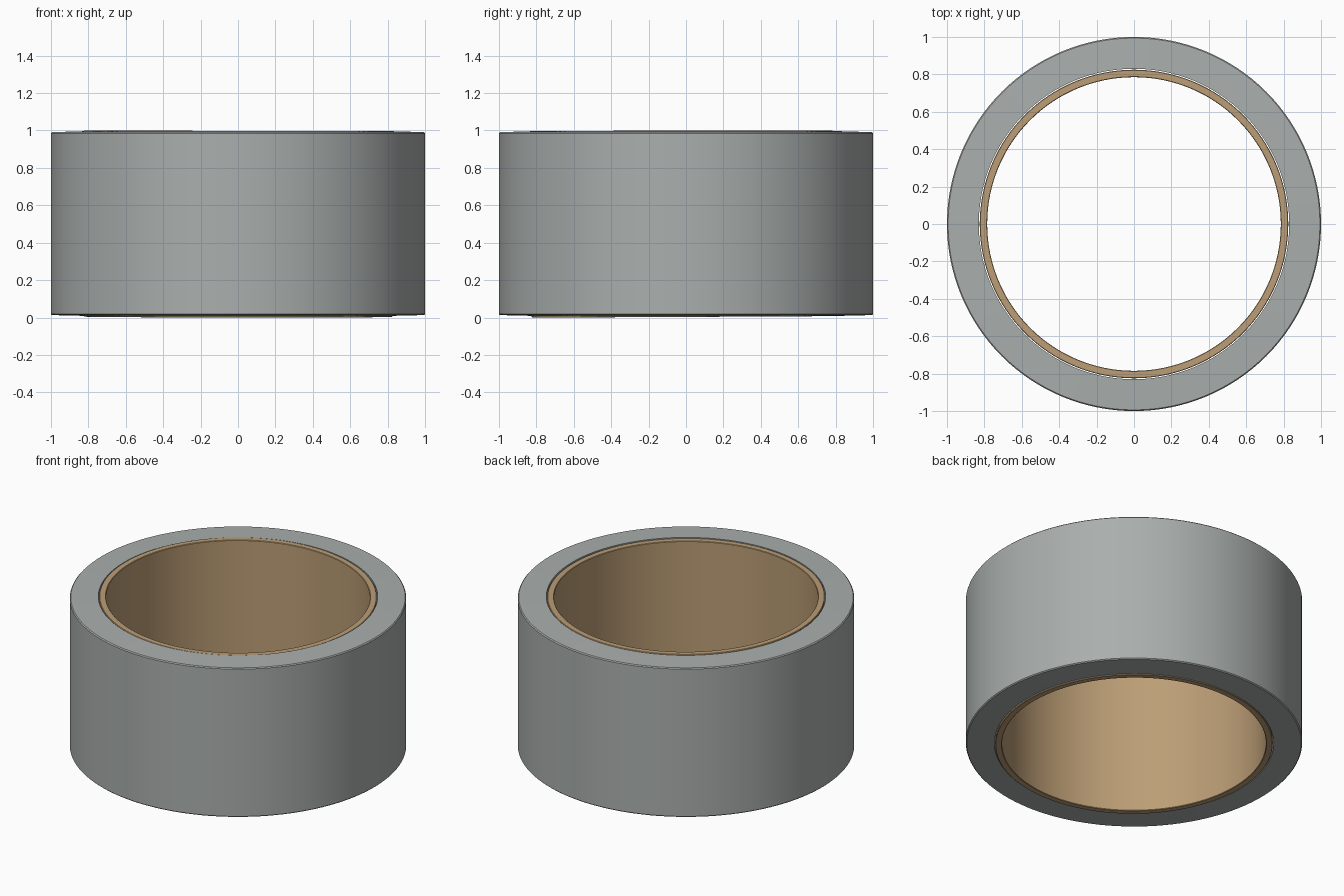
import bpy, bmesh, math
from math import cos, sin, pi

if "Cube" in bpy.data.objects:
    bpy.data.objects.remove(bpy.data.objects["Cube"])

SIDES = 128


def lathe(name, profile, color, warp=None):
    """Revolve a closed (radius, z) profile about z; warp shifts z by angle."""
    bm = bmesh.new()
    rings = []
    for i in range(SIDES):
        a = 2 * pi * i / SIDES
        rings.append([bm.verts.new((r * cos(a), r * sin(a), z + (warp(a, z) if warp else 0)))
                      for r, z in profile])
    n = len(profile)
    for i in range(SIDES):
        p, q = rings[i], rings[(i + 1) % SIDES]
        for j in range(n):
            k = (j + 1) % n
            bm.faces.new((p[j], q[j], q[k], p[k]))
    bmesh.ops.recalc_face_normals(bm, faces=bm.faces)
    mesh = bpy.data.meshes.new(name)
    bm.to_mesh(mesh)
    bm.free()
    obj = bpy.data.objects.new(name, mesh)
    bpy.context.collection.objects.link(obj)
    mat = bpy.data.materials.new(name + "_material")
    mat.diffuse_color = color
    mat.use_nodes = True
    mat.node_tree.nodes["Principled BSDF"].inputs["Base Color"].default_value = mat.diffuse_color
    mesh.materials.append(mat)
    bpy.ops.object.select_all(action='DESELECT')
    obj.select_set(True)
    bpy.context.view_layer.objects.active = obj
    bpy.ops.object.shade_smooth_by_angle(angle=math.radians(30))
    return obj


# Wound tape: faces rise very slightly toward the core
lathe("tape_winding",
      [(0.83, 0.009), (0.994, 0.013), (1.0, 0.019),
       (1.0, 0.985), (0.994, 0.991), (0.83, 0.996)],
      (0.40, 0.43, 0.42, 1))


# Cardboard core: each end is cut a touch off square
def uneven_ends(a, z):
    if z > 0.5:
        return 0.004 * cos(a - math.radians(158))
    return -0.004 * cos(a - math.radians(-79))


lathe("cardboard_core",
      [(0.785, 0.007), (0.788, 0.004), (0.822, 0.004), (0.825, 0.007),
       (0.825, 0.993), (0.822, 0.996), (0.788, 0.996), (0.785, 0.993)],
      (0.50, 0.34, 0.18, 1), uneven_ends)
